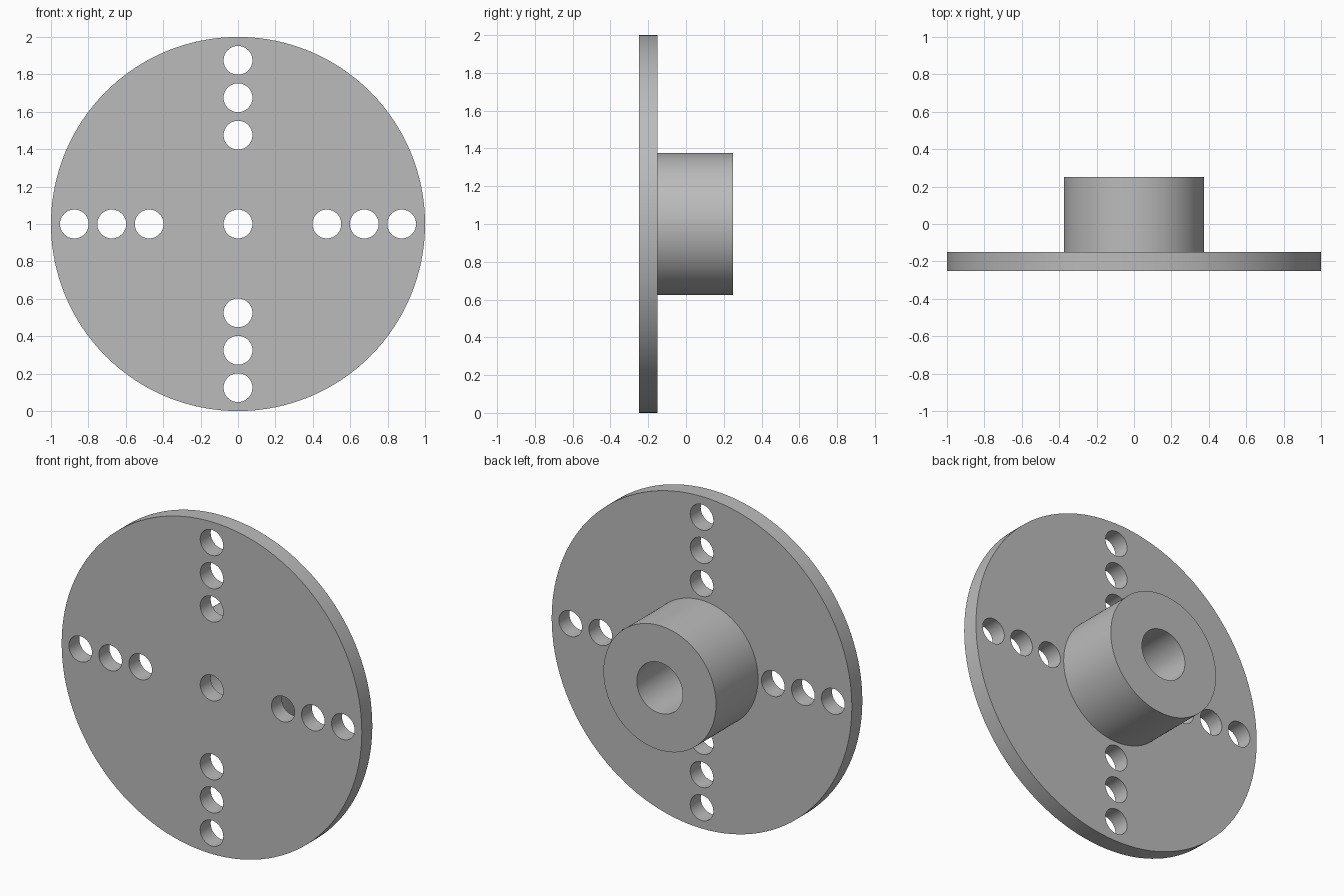
import bpy
import math

cube = bpy.data.objects.get("Cube")
if cube:
    bpy.data.objects.remove(cube, do_unlink=True)

FRONT, SEAT, BACK = -0.25, -0.15, 0.25   # depth of plate front, plate back, hub end
CENTRE_Z = 1.0

grey = bpy.data.materials.new("plain grey")
grey.use_nodes = True
colour = (0.5, 0.5, 0.5, 1)
grey.diffuse_color = colour
grey.node_tree.nodes["Principled BSDF"].inputs["Base Color"].default_value = colour


def disc(name, radius, y0, y1, x=0, z=0, sides=128):
    """Cylinder lying along y, offset from the wheel axis."""
    bpy.ops.mesh.primitive_cylinder_add(
        vertices=sides, radius=radius, depth=y1 - y0,
        location=(x, (y0 + y1) / 2, CENTRE_Z + z), rotation=(math.pi / 2, 0, 0))
    obj = bpy.context.object
    obj.name = obj.data.name = name
    obj.data.materials.append(grey)
    return obj


def cut(target, cutters):
    """Subtract the cutters and remove them."""
    for cutter in cutters:
        cutter.hide_render = True
        mod = target.modifiers.new("hole", "BOOLEAN")
        mod.operation = "DIFFERENCE"
        mod.solver = "EXACT"
        mod.object = cutter
        bpy.ops.object.select_all(action="DESELECT")
        bpy.context.view_layer.objects.active = target
        target.select_set(True)
        bpy.ops.object.modifier_apply(modifier=mod.name)
        bpy.data.objects.remove(cutter, do_unlink=True)
    bpy.ops.object.shade_smooth_by_angle(angle=math.radians(30))


# Round plate with a centre hole and four rows of three holes
plate = disc("plate", 1.0, FRONT, SEAT)
spots = [(0, 0)]
for r in (0.475, 0.675, 0.875):
    spots += [(r, 0), (-r, 0), (0, r), (0, -r)]
cut(plate, [disc("hole_cutter", 0.077, FRONT - 0.1, SEAT + 0.1, x, z, 48)
            for x, z in spots])

# Hub on the back with a wider bore
hub = disc("hub", 0.375, SEAT, BACK)
cut(hub, [disc("bore_cutter", 0.153, SEAT - 0.1, BACK + 0.1, sides=64)])
